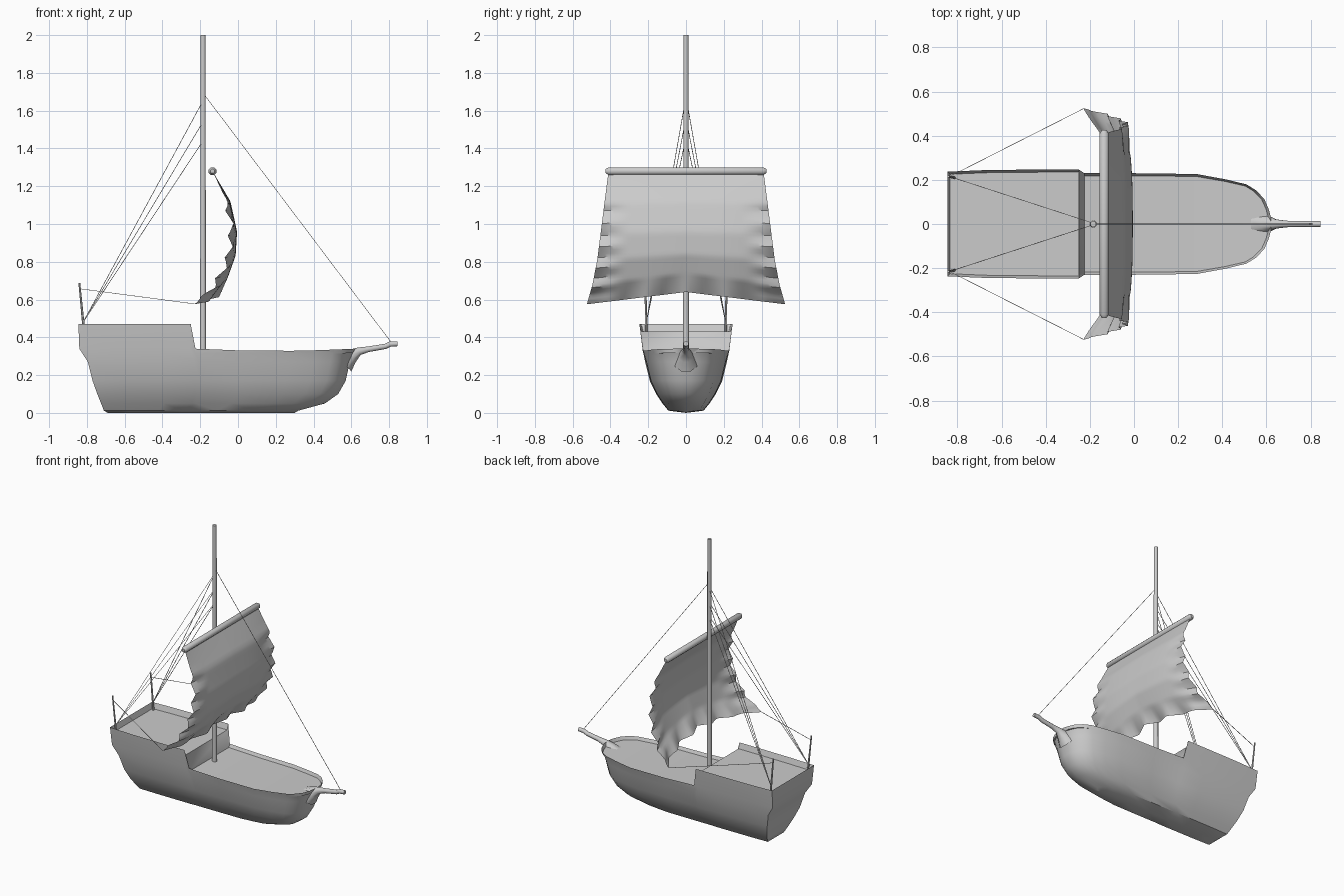
import bpy, bmesh, math
from mathutils import Vector

if "Cube" in bpy.data.objects:
    bpy.data.objects.remove(bpy.data.objects["Cube"])


def finish(name, bm, angle=35):
    bmesh.ops.recalc_face_normals(bm, faces=bm.faces)
    me = bpy.data.meshes.new(name)
    bm.to_mesh(me)
    bm.free()
    me.shade_smooth()
    me.set_sharp_from_angle(angle=math.radians(angle))
    ob = bpy.data.objects.new(name, me)
    bpy.context.collection.objects.link(ob)
    return ob


def tube(name, pts, radii, sides=8):
    """Loft rings of the given radii along a path of points."""
    bm = bmesh.new()
    pts = [Vector(p) for p in pts]
    rings = []
    for i, p in enumerate(pts):
        d = pts[min(i + 1, len(pts) - 1)] - pts[max(i - 1, 0)]
        q = d.to_track_quat('Z', 'Y')
        ring = []
        for k in range(sides):
            a = 2 * math.pi * (k + 0.5) / sides
            ring.append(bm.verts.new(p + q @ Vector((math.cos(a), math.sin(a), 0)) * radii[i]))
        rings.append(ring)
    for a, b in zip(rings, rings[1:]):
        for k in range(sides):
            n = (k + 1) % sides
            bm.faces.new((a[k], a[n], b[n], b[k]))
    bm.faces.new(rings[0])
    bm.faces.new(rings[-1])
    return finish(name, bm, 50)


def sample(rows, t):
    """Linear interpolation through evenly spaced rows."""
    f = t * (len(rows) - 1)
    i = min(int(f), len(rows) - 2)
    return [a + (b - a) * (f - i) for a, b in zip(rows[i], rows[i + 1])]


# Hull: levels from rail to keel (z, stern x, bow x, half width)
levels = [(.34, -.845, .62, .230), (.315, -.840, .607, .226), (.27, -.795, .592, .212),
          (.17, -.770, .57, .188), (.10, -.745, .53, .155), (.05, -.725, .46, .122),
          (.012, -.710, .32, .092), (0, -.690, .30, 0)]
# Stations along the length (fraction, width factor)
stations = [(0, .98), (.12, 1.01), (.28, 1.02), (.406, 1.02), (.423, 1), (.58, 1), (.77, .985),
            (.86, .88), (.925, .78), (.955, .66), (.98, .49), (.993, .3), (1, .14)]
bm = bmesh.new()
rings = []
for t, f in stations:
    poop = t < .41
    half = []
    for j, (z, xs, xb, w) in enumerate(levels):
        if j == 0:
            z = .47 if poop else .34 - .012 * math.sin(math.pi * (t - .42) / .58)
            w += .012 if poop else 0
        if j == 1 and poop:
            z = .34
        half.append((xs + t * (xb - xs), w * f, z))
    x, w, z = half[0]
    # inner deck edge sits just below the rail
    shift = .012 if t == 0 else -.012 if t == 1 else 0
    half.insert(0, (x + shift, w * .95, z - (.04 if poop else .022)))
    ring = [(x, -y, z) for x, y, z in half] + [(x, y, z) for x, y, z in half[-2::-1]]
    rings.append([bm.verts.new(c) for c in ring])
n = len(rings[0])
for a, b in zip(rings, rings[1:]):
    for k in range(n):
        m = (k + 1) % n
        bm.faces.new((a[k], a[m], b[m], b[k]))
for r in (rings[0], rings[-1]):
    for k in range(n // 2):
        vs = [r[k], r[k + 1], r[n - 2 - k], r[n - 1 - k]]
        if vs[1] is vs[2]:
            vs.pop(2)
        bm.faces.new(vs)
finish("hull", bm, 40)

# Bowsprit, flaring into the bow
tube("bowsprit", [(.56, 0, .265), (.60, 0, .30), (.64, 0, .326), (.69, 0, .337), (.78, 0, .352), (.805, 0, .364), (.845, 0, .366)],
     [.065, .042, .023, .016, .015, .015, .014])

# Mast and yard
tube("mast", [(-.185, 0, .29), (-.185, 0, 2)], [.017, .014])
tube("yard", [(-.135, -.425, 1.28), (-.135, -.41, 1.28), (-.135, .41, 1.28), (-.135, .425, 1.28)],
     [.012, .022, .022, .012])

# Sail: centre and edge profiles (x, z, half width), pleated along its borders
centre = [(-.135, 1.28, .41), (-.04, 1.12, .43), (-.005, .96, .455), (-.012, .84, .47),
          (-.05, .74, .495), (-.11, .64, .525)]
edge = [(-.135, 1.28, .41), (-.055, 1.11, .432), (-.035, .95, .452), (-.055, .81, .47),
        (-.12, .68, .495), (-.23, .575, .525)]


def pleat(s):
    return abs((s % 1) - .5) * 2


NU, NV = 48, 36
bm = bmesh.new()
grid = []
for j in range(NV + 1):
    v = j / NV
    c, e = sample(centre, v), sample(edge, v)
    row = []
    for i in range(NU + 1):
        u = 2 * i / NU - 1
        a = abs(u)
        x = c[0] + (e[0] - c[0]) * a ** 3
        z = c[1] + (e[1] - c[1]) * a
        side = max(0, (a - .68) / .32) * min(1, max(0, (v - .15) / .1)) * min(1, (1 - v) / .15)
        foot = max(0, (v - .8) / .2) * (1 - a ** 4)
        x += .035 * side * (pleat(v * 6) - .5)
        x += .045 * foot * (pleat(a * 2.5) - .5)
        row.append(bm.verts.new((x, u * e[2], z)))
    grid.append(row)
for j in range(NV):
    for i in range(NU):
        bm.faces.new((grid[j][i], grid[j][i + 1], grid[j + 1][i + 1], grid[j + 1][i]))
finish("sail", bm, 35)

# Stern poles and rigging
R = .0018
tube("forestay", [(-.175, 0, 1.68), (.81, 0, .375)], [R, R], 4)
for s, side in ((-1, "right"), (1, "left")):
    tube("stern_pole_" + side, [(-.815, s * .21, .43), (-.84, s * .215, .688)], [.007, .005], 6)
    tube("sheet_" + side, [(-.836, s * .215, .657), (-.23, s * .522, .577)], [R, R], 4)
    for k, z in enumerate((1.64, 1.53, 1.43)):
        tube(f"backstay_{side}_{k}", [(-.192, s * .006, z), (-.82, s * .21, .48)], [R, R], 4)
